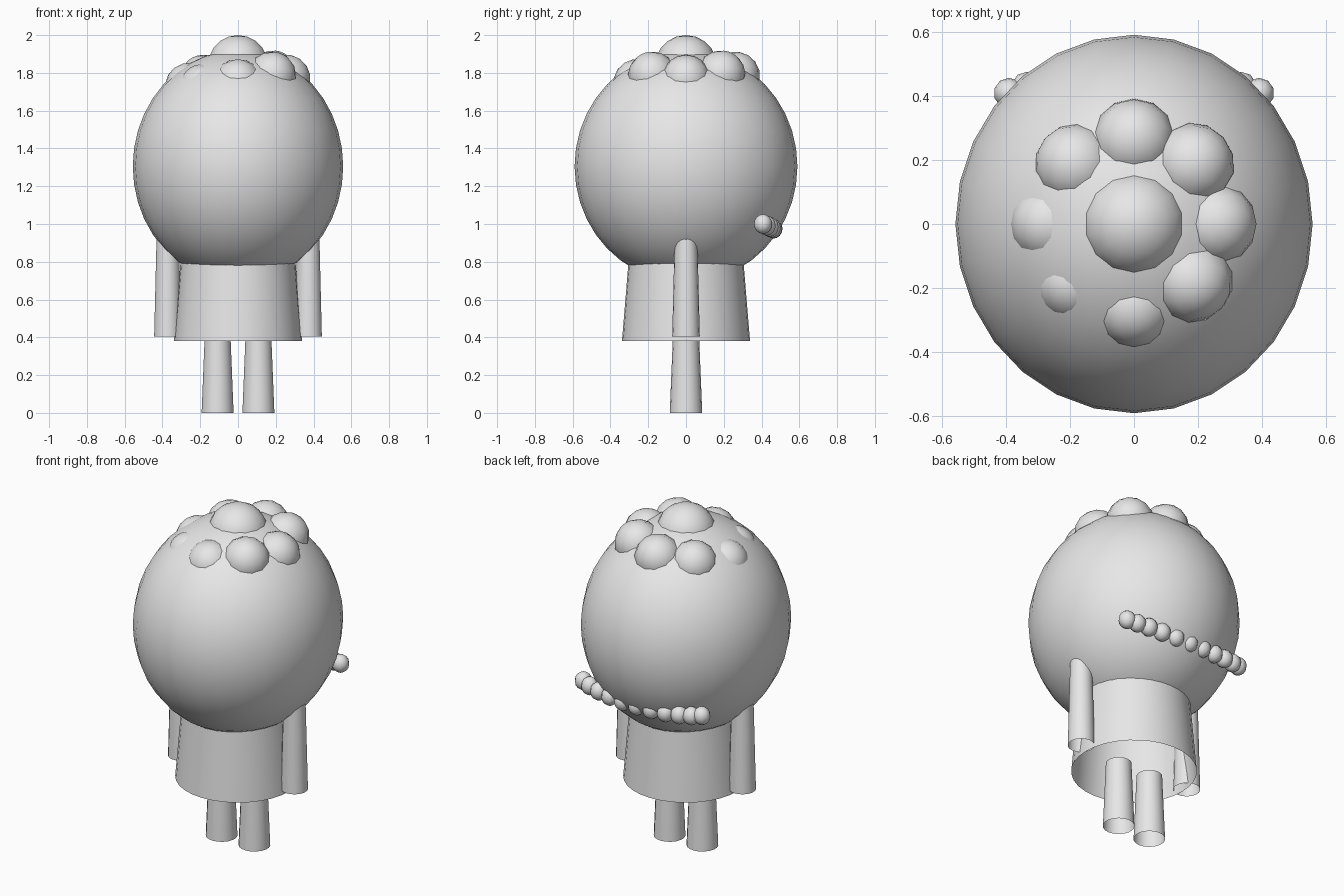
import bpy
import math
from mathutils import Vector

if "Cube" in bpy.data.objects:
    bpy.data.objects.remove(bpy.data.objects["Cube"], do_unlink=True)

grey = bpy.data.materials.new("plain_grey")
grey.use_nodes = True
grey.diffuse_color = (0.8, 0.8, 0.8, 1)
grey.node_tree.nodes["Principled BSDF"].inputs["Base Color"].default_value = (0.8, 0.8, 0.8, 1)


def finish(name):
    obj = bpy.context.object
    obj.name = name
    obj.data.materials.append(grey)
    bpy.ops.object.shade_smooth()
    return obj


def ball(name, centre, size, segments, rings, axis=Vector((0, 0, 1))):
    bpy.ops.mesh.primitive_uv_sphere_add(
        segments=segments, ring_count=rings, radius=1, location=centre,
        rotation=axis.to_track_quat("Z", "Y").to_euler())
    obj = finish(name)
    obj.scale = size
    return obj


def tube(name, x, bottom, top, r_bottom, r_top, sides):
    """Open tapered tube standing upright."""
    bpy.ops.mesh.primitive_cone_add(
        vertices=sides, radius1=r_bottom, radius2=r_top, depth=top - bottom,
        end_fill_type="NOTHING", location=(x, 0, (top + bottom) / 2))
    return finish(name)


# Head
HEAD = Vector((0, 0, 1.305))
HX, HY, HZ = 0.557, 0.59, 0.615
ball("head", HEAD, (HX, HY, HZ), 28, 20)

# Flared body, open below
tube("body", 0, 0.38, 0.84, 0.339, 0.301, 32)

# Arms and legs
for side, sign in (("left", 1), ("right", -1)):
    tube(side + "_arm", sign * 0.372, 0.405, 0.97, 0.073, 0.059, 18)
    tube(side + "_leg", sign * 0.108, 0, 0.39, 0.086, 0.07, 18)

# Top bun
ball("top_bun", (0, 0, 1.835), (0.165,) * 3, 14, 10)

# Ring of hair buns: x, y, width of the part that shows
BUN = 0.13
ring = [(0, 0.295, 0.113), (0.205, 0.205, 0.118), (0.295, 0, 0.108),
        (0.205, -0.2, 0.113), (0, -0.31, 0.083), (-0.237, -0.222, 0.058),
        (-0.322, 0, 0.077), (-0.212, 0.212, 0.106)]
for i, (x, y, shown) in enumerate(ring):
    z = HZ * math.sqrt(1 - (x / HX) ** 2 - (y / HY) ** 2)
    normal = Vector((x / HX ** 2, y / HY ** 2, z / HZ ** 2)).normalized()
    depth = math.sqrt(BUN ** 2 - shown ** 2)
    centre = HEAD + Vector((x, y, z)) - normal * depth
    ball("hair_bun_%d" % (i + 1), centre, (BUN,) * 3, 12, 8, normal)

# String of beads round the back of the head
for i in range(11):
    a = math.radians(-60 + 12 * i)
    bulge = 2 * math.cos(a) - 1
    ball("bead_%d" % (i + 1),
         (0.45 * math.sin(a), 0.408 + 0.055 * bulge, 1.0 - 0.025 * bulge),
         (0.048, 0.048, 0.052), 10, 8)
